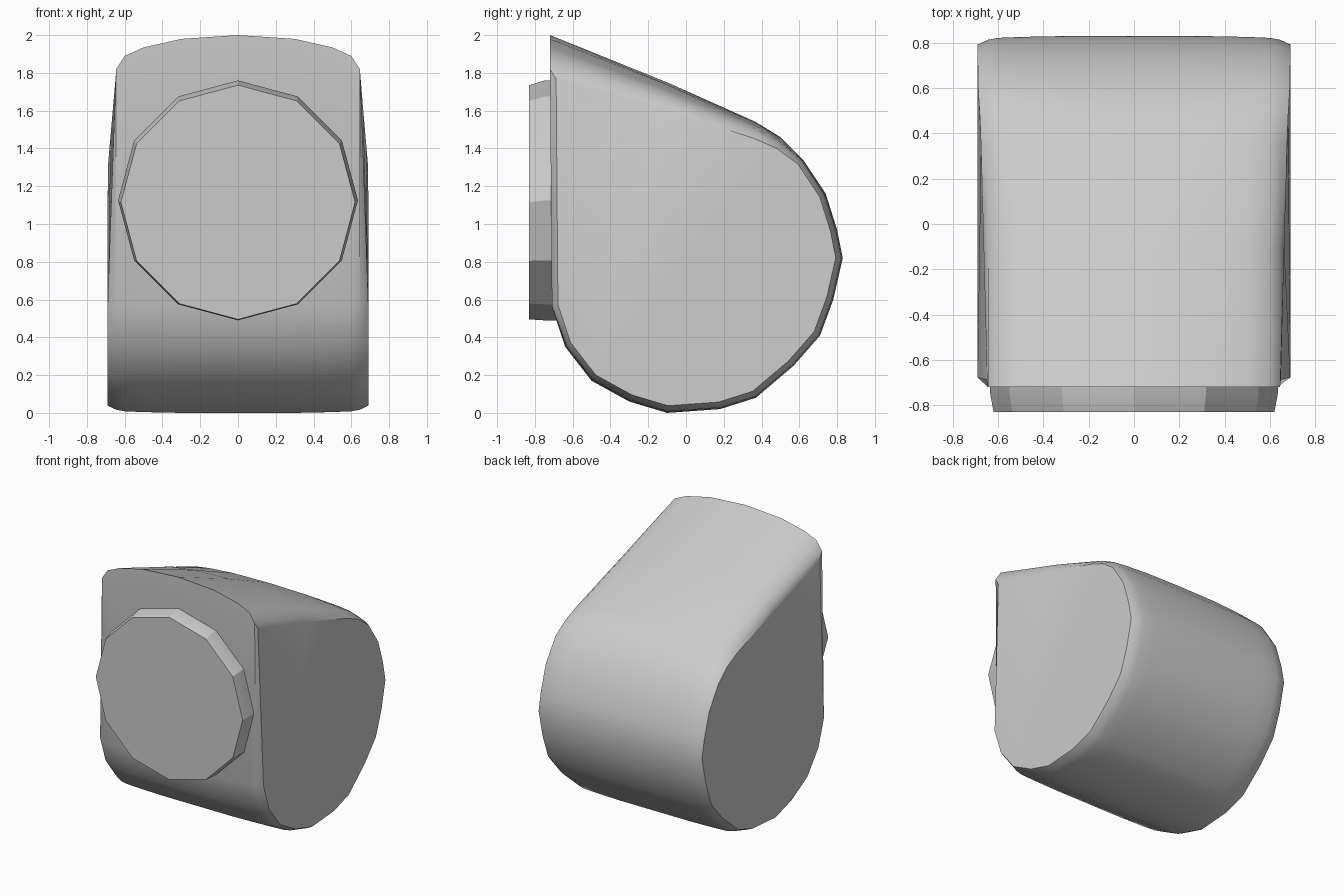
import bpy, bmesh, math

cube = bpy.data.objects.get("Cube")
if cube:
    bpy.data.objects.remove(cube, do_unlink=True)

grey = bpy.data.materials.new("plain_grey")
grey.use_nodes = True
grey.diffuse_color = (0.6, 0.6, 0.6, 1)
grey.node_tree.nodes["Principled BSDF"].inputs["Base Color"].default_value = (0.6, 0.6, 0.6, 1)


def loft(name, rings, angle):
    """Skin a list of equal-length rings and cap both ends."""
    bm = bmesh.new()
    loops = [[bm.verts.new(p) for p in ring] for ring in rings]
    n = len(loops[0])
    for a, b in zip(loops, loops[1:]):
        for i in range(n):
            j = (i + 1) % n
            bm.faces.new((a[i], a[j], b[j], b[i]))
    bm.faces.new(loops[0][::-1])
    bm.faces.new(loops[-1])
    bmesh.ops.recalc_face_normals(bm, faces=bm.faces[:])
    mesh = bpy.data.meshes.new(name)
    bm.to_mesh(mesh)
    bm.free()
    mesh.materials.append(grey)
    obj = bpy.data.objects.new(name, mesh)
    bpy.context.collection.objects.link(obj)
    bpy.ops.object.select_all(action='DESELECT')
    obj.select_set(True)
    bpy.context.view_layer.objects.active = obj
    bpy.ops.object.shade_smooth_by_angle(angle=math.radians(angle))
    return obj


# Side outline of the housing (y, z): sloped top, round back and belly, flat front
outline = [(-0.72, 2.0), (-0.1, 1.75), (0.37, 1.54), (0.5, 1.46), (0.62, 1.34),
           (0.74, 1.16), (0.8, 0.97), (0.83, 0.82), (0.78, 0.6), (0.71, 0.41),
           (0.57, 0.25), (0.37, 0.08), (0.18, 0.02), (-0.1, 0.0), (-0.3, 0.06),
           (-0.5, 0.17), (-0.64, 0.35), (-0.71, 0.56)]

# Stations from middle to side: x, drop of the crown, scale of the outline
half = [(0, 0, 1), (0.3, 0.02, 1), (0.5, 0.06, 0.995), (0.6, 0.1, 0.99),
        (0.645, 0.16, 0.98), (0.69, 0.19, 0.955)]
stations = [(-x, d, s) for x, d, s in half[:0:-1]] + half


def housing_ring(x, drop, scale):
    ring = []
    for y, z in outline:
        z2 = z - drop * max(0, (z - 1.35) / 0.65)
        taper = 1 - 0.06 * max(0, (z - 1.3) / 0.7) * (abs(x) > 0.65)
        front = 1 if y < -0.7 and scale > 0.96 else scale
        ring.append((x * taper, y * front, 0.85 + (z2 - 0.85) * scale))
    return ring


loft("housing", [housing_ring(*s) for s in stations], 35)


# Twelve-sided front plate, slightly wider at its root
def disc_ring(y, radius, z):
    return [(radius * math.cos(i * math.tau / 12), y, z + radius * math.sin(i * math.tau / 12))
            for i in range(12)]


loft("front_disc", [disc_ring(-0.66, 0.635, 1.125), disc_ring(-0.75, 0.635, 1.125),
                    disc_ring(-0.83, 0.62, 1.115)], 25)
